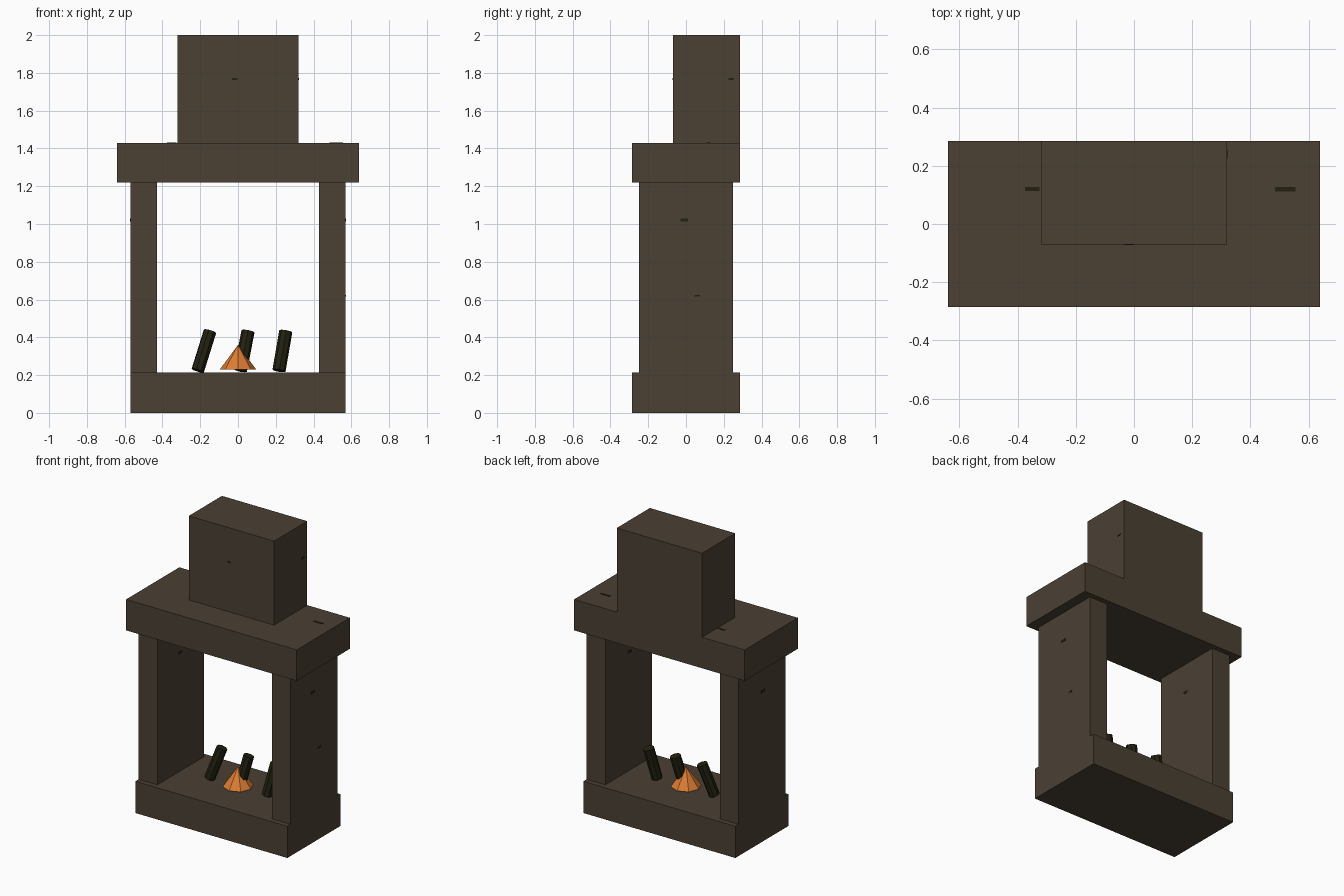
import bpy
import math
from mathutils import Vector

cube = bpy.data.objects.get("Cube")
if cube:
    bpy.data.objects.remove(cube, do_unlink=True)


def material(name, rgb):
    m = bpy.data.materials.new(name)
    m.use_nodes = True
    m.diffuse_color = (*rgb, 1)
    m.node_tree.nodes["Principled BSDF"].inputs["Base Color"].default_value = (*rgb, 1)
    return m


STONE = material("brown stone", (0.070, 0.052, 0.034))
CHAR = material("charred wood", (0.016, 0.015, 0.005))
FLAME = material("flame orange", (0.72, 0.205, 0.034))


def finish(name, mat):
    ob = bpy.context.object
    ob.name = name
    ob.data.materials.append(mat)
    return ob


def box(name, low, high, mat=STONE):
    low, high = Vector(low), Vector(high)
    bpy.ops.mesh.primitive_cube_add(size=1, location=(low + high) / 2)
    bpy.context.object.scale = high - low
    bpy.ops.object.transform_apply(location=False, rotation=False, scale=True)
    return finish(name, mat)


def log(name, foot, top, radius=0.035):
    foot, top = Vector(foot), Vector(top)
    axis = top - foot
    bpy.ops.mesh.primitive_cylinder_add(
        vertices=8, radius=radius, depth=axis.length, location=(foot + top) / 2,
        rotation=axis.to_track_quat('Z', 'Y').to_euler())
    return finish(name, CHAR)


def soot_mark(name, centre, size):
    half = Vector(size) / 2
    return box(name, Vector(centre) - half, Vector(centre) + half, CHAR)


# Masonry
box("hearth_base", (-0.57, -0.285, 0), (0.57, 0.285, 0.215))
box("mantel", (-0.64, -0.285, 1.22), (0.64, 0.285, 1.43))
box("chimney", (-0.32, -0.07, 1.43), (0.32, 0.285, 2.0))
for side, s in (("left", 1), ("right", -1)):
    xs = sorted((s * 0.43, s * 0.57))
    box(side + "_pillar", (xs[0], -0.25, 0.215), (xs[1], 0.25, 1.22))
    # Marks on both faces of the pillar
    for face, x in (("inner", 0.43), ("outer", 0.57)):
        soot_mark(f"{side}_{face}_mark", (s * x, -0.01, 1.02), (0.004, 0.04, 0.016))

# Leaning logs
for name, foot_x, top_x in (("right", -0.213, -0.148),
                            ("middle", 0.013, 0.053),
                            ("left", 0.217, 0.253)):
    log(name + "_log", (foot_x, 0, 0.224), (top_x, 0.04, 0.432))

# Flame
bpy.ops.mesh.primitive_cone_add(vertices=8, radius1=0.096, depth=0.13,
                                location=(0, 0, 0.295))
finish("flame", FLAME)

# Remaining small marks on the stone
soot_mark("mantel_left_mark", (0.52, 0.12, 1.43), (0.07, 0.015, 0.004))
soot_mark("mantel_right_mark", (-0.35, 0.12, 1.43), (0.05, 0.014, 0.004))
soot_mark("chimney_top_mark", (0.3, -0.04, 1.998), (0.03, 0.01, 0.004))
soot_mark("chimney_front_mark", (-0.017, -0.07, 1.767), (0.03, 0.004, 0.01))
soot_mark("chimney_side_mark", (0.32, 0.24, 1.767), (0.004, 0.03, 0.01))
soot_mark("pillar_side_mark", (0.57, 0.06, 0.62), (0.004, 0.03, 0.01))
